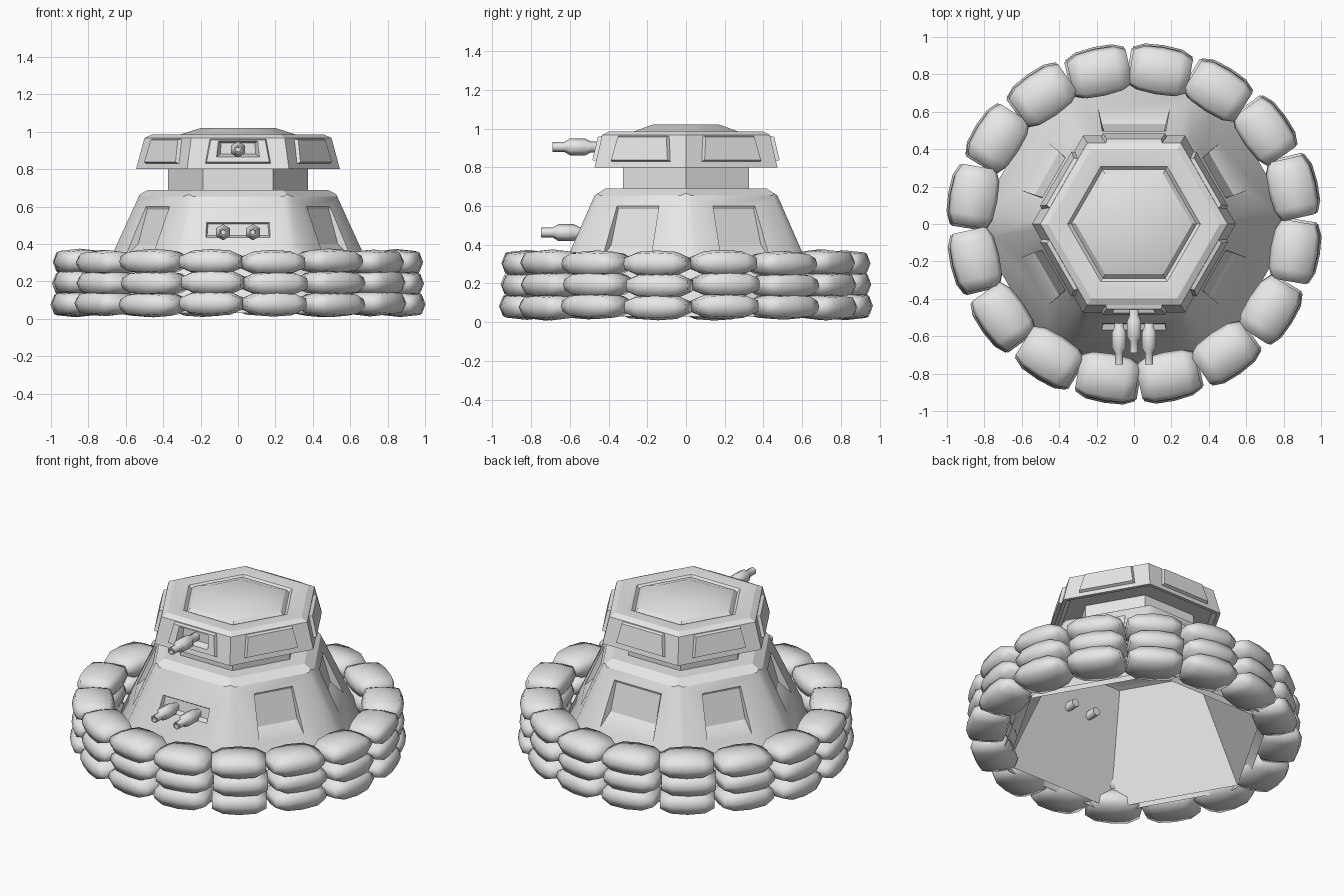
import bpy, bmesh, math
from mathutils import Vector, Matrix

if "Cube" in bpy.data.objects:
    bpy.data.objects.remove(bpy.data.objects["Cube"])

grey = bpy.data.materials.new("grey")
grey.diffuse_color = (0.8, 0.8, 0.8, 1)
grey.use_nodes = True
grey.node_tree.nodes["Principled BSDF"].inputs["Base Color"].default_value = grey.diffuse_color


def finish(bm, name, angle=30):
    bmesh.ops.remove_doubles(bm, verts=bm.verts, dist=1e-4)
    me = bpy.data.meshes.new(name)
    bm.to_mesh(me)
    bm.free()
    me.materials.append(grey)
    ob = bpy.data.objects.new(name, me)
    bpy.context.collection.objects.link(ob)
    bpy.ops.object.select_all(action='DESELECT')
    ob.select_set(True)
    bpy.context.view_layer.objects.active = ob
    bpy.ops.object.shade_smooth_by_angle(angle=math.radians(angle))
    return ob


def add_face(bm, pts):
    bm.faces.new([bm.verts.new(p) for p in pts])


def hex_side(bm, side, lower, upper, loops=()):
    """One side of a hexagonal ring; loops are nested panel outlines
    (z_bottom, z_top, half_bottom, half_top, depth_bottom, depth_top)."""
    a = math.radians(30 + 60 * side)
    n = Vector((math.cos(a), math.sin(a), 0))
    t = Vector((-math.sin(a), math.cos(a), 0))
    (r0, z0), (r1, z1) = lower, upper
    k = math.sqrt(3) / 2

    def pt(u, z, d):
        r = r0 + (r1 - r0) * (z - z0) / (z1 - z0)
        return n * (r * k - d) + t * u + Vector((0, 0, z))

    outline = [n * r * k + t * u + Vector((0, 0, z)) for u, r, z in
               ((-r0 / 2, r0, z0), (r0 / 2, r0, z0), (r1 / 2, r1, z1), (-r1 / 2, r1, z1))]
    for zb, zt, hb, ht, db, dt in loops:
        inner = [pt(-hb, zb, db), pt(hb, zb, db), pt(ht, zt, dt), pt(-ht, zt, dt)]
        for i in range(4):
            j = (i + 1) % 4
            add_face(bm, [outline[i], outline[j], inner[j], inner[i]])
        outline = inner
    add_face(bm, outline)


def hex_body(bm, profile, panel_row=-1, panels=None):
    for row in range(len(profile) - 1):
        for side in range(6):
            loops = panels[side] if row == panel_row else ()
            hex_side(bm, side, profile[row], profile[row + 1], loops)


def hex_cap(bm, r, z, up=True):
    pts = [(r * math.cos(i * math.pi / 3), r * math.sin(i * math.pi / 3), z) for i in range(6)]
    add_face(bm, pts if up else pts[::-1])


def chamfer_corners(bm, lower, upper):
    """Slice each hexagon corner with a plane through two (r, z) points and close the cut."""
    (r0, z0), (r1, z1) = lower, upper
    for i in range(6):
        a = i * math.pi / 3
        out = Vector((math.cos(a), math.sin(a), 0))
        t = Vector((-math.sin(a), math.cos(a), 0))
        slope = (out * (r1 - r0) + Vector((0, 0, z1 - z0))).normalized()
        res = bmesh.ops.bisect_plane(bm, geom=bm.verts[:] + bm.edges[:] + bm.faces[:], dist=1e-5,
                                     plane_co=out * r0 + Vector((0, 0, z0)),
                                     plane_no=t.cross(slope), clear_outer=True)
        vs = [g for g in res['geom_cut'] if isinstance(g, bmesh.types.BMVert)]
        mid = sum((v.co for v in vs), Vector()) / len(vs)
        vs.sort(key=lambda v: math.atan2((v.co - mid).dot(slope), (v.co - mid).dot(t)))
        bm.faces.new(vs)


# Sloped bunker base: side 4 faces front, the rest have deep recesses
recess = [(0.33, 0.60, 0.145, 0.125, 0, 0), (0.40, 0.585, 0.135, 0.12, 0.045, 0.012)]
back_recess = [(0.33, 0.60, 0.19, 0.17, 0, 0), (0.41, 0.585, 0.17, 0.16, 0.045, 0.012)]
gun_slot = [(0.435, 0.515, 0.172, 0.168, 0, 0), (0.445, 0.507, 0.165, 0.16, 0.03, 0.015)]
bm = bmesh.new()
hex_body(bm, [(0.86, 0.03), (0.545, 0.655), (0.48, 0.69), (0.37, 0.69)], 0,
         [recess, back_recess, recess, recess, gun_slot, recess])
bmesh.ops.remove_doubles(bm, verts=bm.verts, dist=1e-4)
chamfer_corners(bm, (0.815, 0.03), (0.53, 0.655))
finish(bm, "bunker_base")

# Flat inner walls of the base
bm = bmesh.new()
hex_body(bm, [(0.45, 0.67), (0.485, 0.655), (0.80, 0.03)])
hex_cap(bm, 0.45, 0.67, up=False)
bmesh.ops.remove_doubles(bm, verts=bm.verts, dist=1e-4)
finish(bm, "inner_walls")

# Turret with neck, raised side plates and sunken roof hatch
plate = [(0.83, 0.962, 0.175, 0.15, 0, 0), (0.838, 0.957, 0.168, 0.145, -0.02, -0.02)]
gun_plate = plate + [(0.865, 0.95, 0.115, 0.105, -0.02, -0.02),
                     (0.88, 0.94, 0.095, 0.09, 0.02, 0.01)]
bm = bmesh.new()
hex_body(bm, [(0.375, 0.68), (0.375, 0.82), (0.49, 0.82), (0.52, 0.80), (0.545, 0.80),
              (0.50, 0.967), (0.46, 0.985), (0.39, 0.985), (0.355, 0.98), (0.335, 0.962),
              (0.31, 0.985), (0.20, 1.02)],
         4, [plate] * 4 + [gun_plate, plate])
hex_cap(bm, 0.20, 1.02)
hex_cap(bm, 0.375, 0.68, up=False)
finish(bm, "turret", 25)


# Six-sided gun barrels pointing to the front
def gun(name, x, y_back, y_tip, z):
    prof = [(y_back, 0.028), (y_tip + 0.20, 0.028), (y_tip + 0.17, 0.043),
            (y_tip + 0.09, 0.043), (y_tip + 0.06, 0.025), (y_tip, 0.025),
            (y_tip, 0.016), (y_tip + 0.02, 0.014)]
    bm = bmesh.new()
    rings = [[bm.verts.new((x + r * math.sin(i * math.pi / 3), y, z + r * math.cos(i * math.pi / 3)))
              for i in range(6)] for y, r in prof]
    for a, b in zip(rings, rings[1:]):
        for i in range(6):
            j = (i + 1) % 6
            bm.faces.new([a[i], a[j], b[j], b[i]])
    bm.faces.new(rings[0][::-1])
    bm.faces.new(rings[-1])
    bmesh.ops.recalc_face_normals(bm, faces=bm.faces)
    finish(bm, name, 65)


gun("turret_gun", 0, -0.43, -0.69, 0.905)
for x, name in ((-0.08, "left_gun"), (0.08, "right_gun")):
    gun(name, x, -0.44, -0.75, 0.463)


# Sandbag wall: three rows of sixteen pillow-shaped bags
def add_bag(bm, angle, radius, z):
    place = Matrix.Rotation(angle, 4, 'Z') @ Matrix.Translation((radius, 0, z))
    rings = []
    for t, hr, hz in ((-0.161, 0.092, 0.034), (-0.10, 0.120, 0.061), (0, 0.127, 0.068),
                      (0.10, 0.120, 0.061), (0.161, 0.092, 0.034)):
        ring = []
        for i in range(8):
            c, s = math.cos(math.pi * i / 4), math.sin(math.pi * i / 4)
            f = 1.18 if i % 2 else 1.0
            ring.append(bm.verts.new(place @ Vector((hr * c * f, t, hz * s * f))))
        rings.append(ring)
    for a, b in zip(rings, rings[1:]):
        for i in range(8):
            j = (i + 1) % 8
            bm.faces.new([a[i], b[i], b[j], a[j]])
    bm.faces.new(rings[0])
    bm.faces.new(rings[-1][::-1])


for name, offset, z, turn in (("bottom", 0.006, 0.080, 0.0), ("middle", -0.003, 0.192, 0.5),
                              ("top", -0.006, 0.304, -0.3)):
    bm = bmesh.new()
    for k in range(16):
        angle = math.radians(13 + turn + 22.5 * k)
        wobble = 0.004 * math.sin(k * 2.3 + z * 9)
        add_bag(bm, angle, 0.855 + offset + 0.02 * math.cos(2 * angle), z + wobble)
    bmesh.ops.recalc_face_normals(bm, faces=bm.faces)
    finish(bm, name + "_sandbags", 75)
